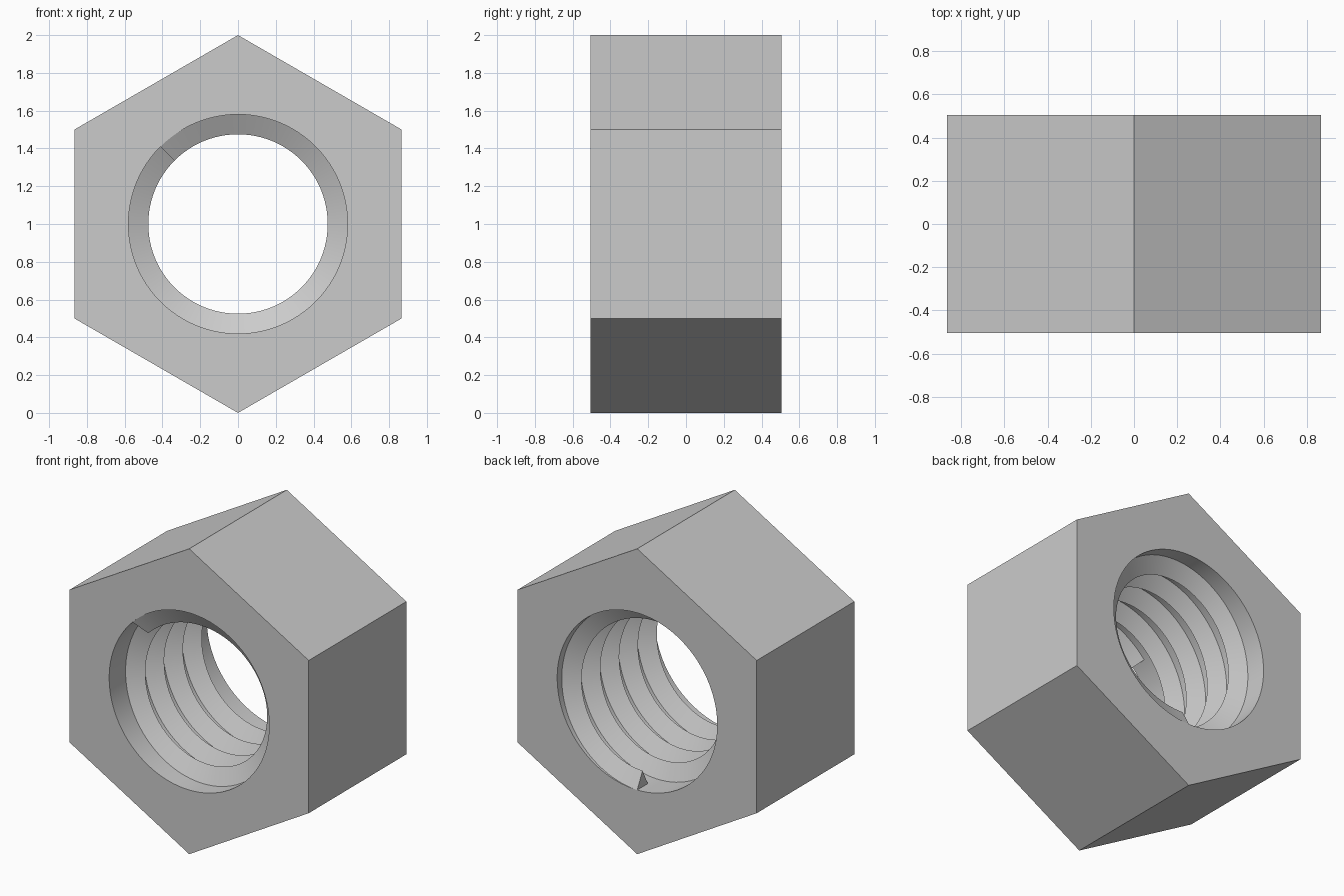
import bpy, bmesh, math

cube = bpy.data.objects.get("Cube")
if cube:
    bpy.data.objects.remove(cube, do_unlink=True)

HALF = 0.505        # half depth of the nut
BORE = 0.58         # thread root radius
CREST = 0.475       # thread crest radius
BASE = 0.11         # thread ridge width at its root
SEG = 96            # steps per turn
TURNS = 4.625

steel = bpy.data.materials.new("light grey steel")
steel.use_nodes = True
GREY = (0.6, 0.6, 0.6, 1)
steel.diffuse_color = GREY
steel.node_tree.nodes["Principled BSDF"].inputs["Base Color"].default_value = GREY


def point(radius, angle, y):
    return (radius * math.cos(angle), y, 1 + radius * math.sin(angle))


def skin(name, sections, closed):
    """Join matching closed cross-sections into a solid strip."""
    bm = bmesh.new()
    rings = [[bm.verts.new(p) for p in s] for s in sections]
    pairs = list(zip(rings, rings[1:]))
    if closed:
        pairs.append((rings[-1], rings[0]))
    else:
        bm.faces.new(rings[0])
        bm.faces.new(rings[-1])
    n = len(rings[0])
    for a, b in pairs:
        for i in range(n):
            j = (i + 1) % n
            bm.faces.new((a[i], a[j], b[j], b[i]))
    bmesh.ops.recalc_face_normals(bm, faces=bm.faces)
    mesh = bpy.data.meshes.new(name)
    bm.to_mesh(mesh)
    bm.free()
    mesh.materials.append(steel)
    obj = bpy.data.objects.new(name, mesh)
    bpy.context.collection.objects.link(obj)
    bpy.ops.object.select_all(action='DESELECT')
    obj.select_set(True)
    bpy.context.view_layer.objects.active = obj
    bpy.ops.object.shade_smooth_by_angle(angle=math.radians(30))
    return obj


# Hexagonal body with a round bore, corners at top and bottom
body = []
for k in range(SEG):
    a = math.tau * k / SEG
    off = (a + math.pi / 6) % (math.pi / 3) - math.pi / 6   # angle from flat centre
    outer = math.cos(math.pi / 6) / math.cos(off)
    body.append([point(outer, a, -HALF), point(outer, a, HALF),
                 point(BORE, a, HALF), point(BORE, a, -HALF)])
skin("nut_body", body, True)

# Right-hand helical ridge with a triangular section, running front to back
ridge = []
steps = round(SEG * TURNS)
for k in range(steps + 1):
    a = math.radians(135) - math.tau * k / SEG
    y = -HALF + (2 * HALF - BASE) * k / steps
    ridge.append([point(BORE, a, y), point(CREST, a, y + BASE / 2),
                  point(BORE, a, y + BASE)])
skin("thread_ridge", ridge, False)
